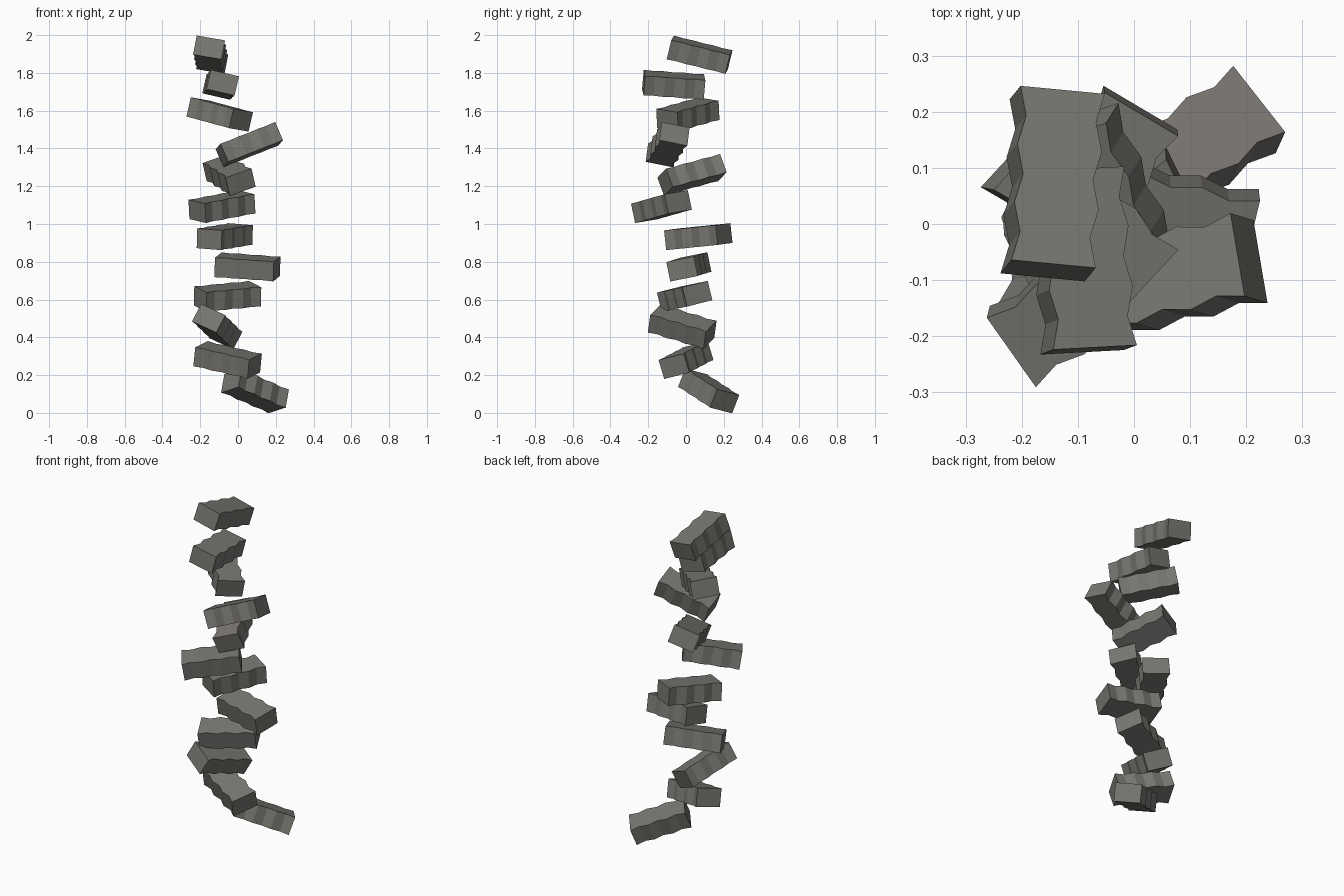
import bpy
import bmesh
from math import radians

LENGTH, WIDTH, HEIGHT = 0.32, 0.153, 0.105
PINCH = 0.013      # how far each notch cuts into a long side
SEGMENTS = 6       # zigzag segments along each long side

cube = bpy.data.objects.get("Cube")
if cube:
    bpy.data.objects.remove(cube, do_unlink=True)


def make_material(name, color):
    material = bpy.data.materials.new(name)
    material.use_nodes = True
    material.diffuse_color = color
    material.node_tree.nodes["Principled BSDF"].inputs["Base Color"].default_value = color
    return material


def notched_outline():
    """Rectangle outline whose two long sides pinch in at every other station."""
    right_side = []
    for station in range(SEGMENTS + 1):
        inset = PINCH if station % 2 else 0
        right_side.append((WIDTH / 2 - inset, (station / SEGMENTS - 0.5) * LENGTH))
    left_side = [(-x, y) for x, y in reversed(right_side)]
    return right_side + left_side


def make_block_mesh(material):
    """Extrude the notched outline into a flat-shaded block centred on its origin."""
    mesh = bpy.data.meshes.new("notched_block")
    bm = bmesh.new()
    outline = [bm.verts.new((x, y, -HEIGHT / 2)) for x, y in notched_outline()]
    base = bm.faces.new(outline)
    extruded = bmesh.ops.extrude_face_region(bm, geom=[base], use_keep_orig=True)
    top_verts = [item for item in extruded["geom"] if isinstance(item, bmesh.types.BMVert)]
    bmesh.ops.translate(bm, verts=top_verts, vec=(0, 0, HEIGHT))
    bmesh.ops.recalc_face_normals(bm, faces=bm.faces)
    bm.to_mesh(mesh)
    bm.free()
    mesh.materials.append(material)
    return mesh


# Stack from bottom to top: centre, then yaw, pitch and roll in degrees
STACK = [
    ((0.09, 0.12, 0.116), (-56, -20, -12)),
    ((-0.055, 0, 0.28), (-114, -12, 13)),
    ((-0.11, -0.02, 0.457), (-17, -16, 24)),
    ((-0.055, -0.007, 0.617), (-65, 5, 13)),
    ((0.05, 0.015, 0.773), (-103, -4, 11)),
    ((-0.07, 0.065, 0.933), (-31, 5, 4)),
    ((-0.085, -0.13, 1.092), (-56, 9, 8)),
    ((-0.047, 0.032, 1.26), (23, 14, -19)),
    ((0.06, -0.097, 1.42), (-76, 21, -12)),
    ((-0.097, 0.01, 1.58), (46, 11, 7)),
    ((-0.092, -0.065, 1.737), (4, -4, 13)),
    ((-0.145, 0.072, 1.896), (-3, -14, 10)),
]

stone = make_material("warm_grey_stone", (0.19, 0.182, 0.165, 1))
block_mesh = make_block_mesh(stone)

# Tumbled blocks, all sharing one mesh
for number, (centre, (yaw, pitch, roll)) in enumerate(STACK, start=1):
    block = bpy.data.objects.new(f"stacked_block_{number}", block_mesh)
    block.location = centre
    block.rotation_mode = 'YXZ'
    block.rotation_euler = (radians(pitch), radians(roll), radians(yaw))
    bpy.context.collection.objects.link(block)
